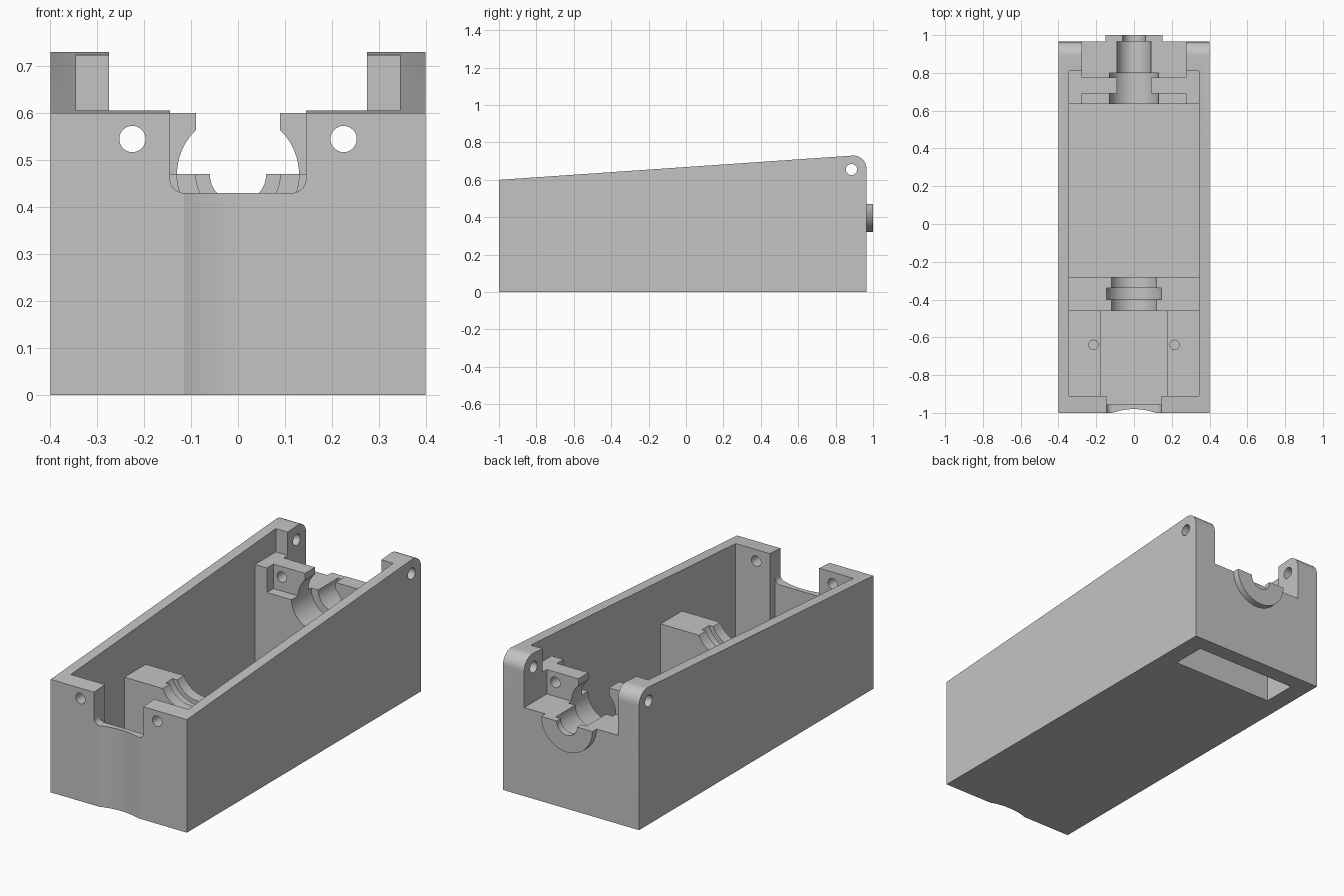
import bpy, bmesh
from math import sin, cos, pi
from mathutils import Matrix

cube = bpy.data.objects.get("Cube")
if cube:
    bpy.data.objects.remove(cube, do_unlink=True)

grey = bpy.data.materials.new("plain grey")
grey.use_nodes = True
COLOUR = (0.55, 0.55, 0.55, 1)
grey.diffuse_color = COLOUR
grey.node_tree.nodes["Principled BSDF"].inputs["Base Color"].default_value = COLOUR


def finish(name, bm):
    bmesh.ops.recalc_face_normals(bm, faces=bm.faces)
    mesh = bpy.data.meshes.new(name)
    bm.to_mesh(mesh)
    bm.free()
    mesh.materials.append(grey)
    obj = bpy.data.objects.new(name, mesh)
    bpy.context.collection.objects.link(obj)
    return obj


def prism(name, points, direction):
    """Extrude a closed outline of 3D points along a vector."""
    bm = bmesh.new()
    face = bm.faces.new([bm.verts.new(p) for p in points])
    new = bmesh.ops.extrude_face_region(bm, geom=[face])["geom"]
    verts = [v for v in new if isinstance(v, bmesh.types.BMVert)]
    bmesh.ops.translate(bm, verts=verts, vec=direction)
    return finish(name, bm)


def block(name, half, y0, y1, z0, z1=1.0):
    """Box centred on x = 0."""
    outline = [(-half, y0, z0), (half, y0, z0), (half, y1, z0), (-half, y1, z0)]
    return prism(name, outline, (0, 0, z1 - z0))


def rod(name, axis, centre, radius, length, sides=48):
    bm = bmesh.new()
    bmesh.ops.create_cone(bm, cap_ends=True, segments=sides, radius1=radius,
                          radius2=radius, depth=length)
    turn = {"X": Matrix.Rotation(pi / 2, 4, "Y"),
            "Y": Matrix.Rotation(pi / 2, 4, "X"),
            "Z": Matrix.Identity(4)}[axis]
    bm.transform(Matrix.Translation(centre) @ turn)
    return finish(name, bm)


def bore(name, radius, y0, y1):
    """Cylinder on the shaft axis."""
    return rod(name, "Y", (0, (y0 + y1) / 2, AXIS), radius, y1 - y0, 64)


def combine(target, tool, operation="DIFFERENCE"):
    mod = target.modifiers.new("combine", "BOOLEAN")
    mod.operation, mod.solver, mod.object = operation, "EXACT", tool
    bpy.context.view_layer.objects.active = target
    bpy.ops.object.modifier_apply(modifier=mod.name)
    bpy.data.objects.remove(tool, do_unlink=True)


AXIS = 0.47      # height of the shaft centre line
INNER = 0.345    # inside half width
BACK = 0.965     # rear face
FLOOR = 0.05

# Housing: sloped side profile with a rounded rear top corner
R = 0.07
side = [(-1, 0), (BACK, 0)]
side += [(BACK - R + R * cos(a), 0.66 + R * sin(a))
         for a in [i * pi / 24 for i in range(13)]]
side.append((-1, 0.6))
housing = prism("housing", [(-0.4, y, z) for y, z in side], (0.8, 0, 0))

# Rear boss, later trimmed to its lower half
combine(housing, bore("rear_boss", 0.15, 0.9, 1.0), "UNION")

# Cavities, leaving the bearing block, rear block and mounting pads standing
cutters = [
    block("main_cavity", INNER, -0.28, 0.635, FLOOR),
    block("front_cavity", INNER, -0.91, -0.46, 0.1),
    block("front_trough", 0.175, -0.91, -0.46, FLOOR, 0.3),
    block("bearing_top", INNER, -0.5, -0.2, 0.42),
    block("rear_block_top", INNER, 0.6, 0.81, 0.6),
    block("rear_block_step", 0.275, 0.6, 0.69, AXIS),
    block("rear_opening", 0.275, 0.775, 1.1, AXIS),
    block("shaft_slot", 0.09, 0.65, 0.85, AXIS),
    block("front_relief", 0.145, -0.955, -0.88, FLOOR),
    block("bottom_slot", 0.3, 0.695, 0.88, -0.1, 0.26),
]

# Stepped shaft seats
cutters += [bore("seat", r, y0, y1) for r, y0, y1 in (
    (0.13, 0.6, 0.8), (0.09, 0.78, BACK), (0.06, 0.9, 1.1),
    (0.13, -0.5, -0.2), (0.153, -0.4, -0.34))]

# Front notch with rounded lower corners
r, w, z = 0.03, 0.145, 0.43
arc = [i * pi / 12 for i in range(7)]
right = [(w - r + r * sin(a), z + r - r * cos(a)) for a in arc] + [(w, 1)]
notch = right + [(-px, pz) for px, pz in reversed(right)]
cutters.append(prism("front_notch", [(px, -1.1, pz) for px, pz in notch], (0, 0.2, 0)))

# Shallow hollow down the front face
cutters.append(rod("front_hollow", "Z", (0, -1.32, 0.4), 0.34, 2, 128))

# Screw holes
cutters += [rod("side_hole", "X", (0, y, z), 0.03, 2, 32)
            for y, z in ((0.885, 0.655), (0.815, 0.195))]
for s in (-1, 1):
    cutters.append(rod("end_hole", "Y", (s * 0.225, 0, 0.545), 0.028, 3, 32))
    cutters.append(rod("pad_hole", "Z", (s * 0.215, -0.64, 0.13), 0.025, 0.2, 24))

for cutter in cutters:
    combine(housing, cutter)

# Smooth curved walls, crisp edges
bpy.ops.object.select_all(action="DESELECT")
housing.select_set(True)
bpy.context.view_layer.objects.active = housing
bpy.ops.object.shade_smooth_by_angle(angle=pi / 9)
